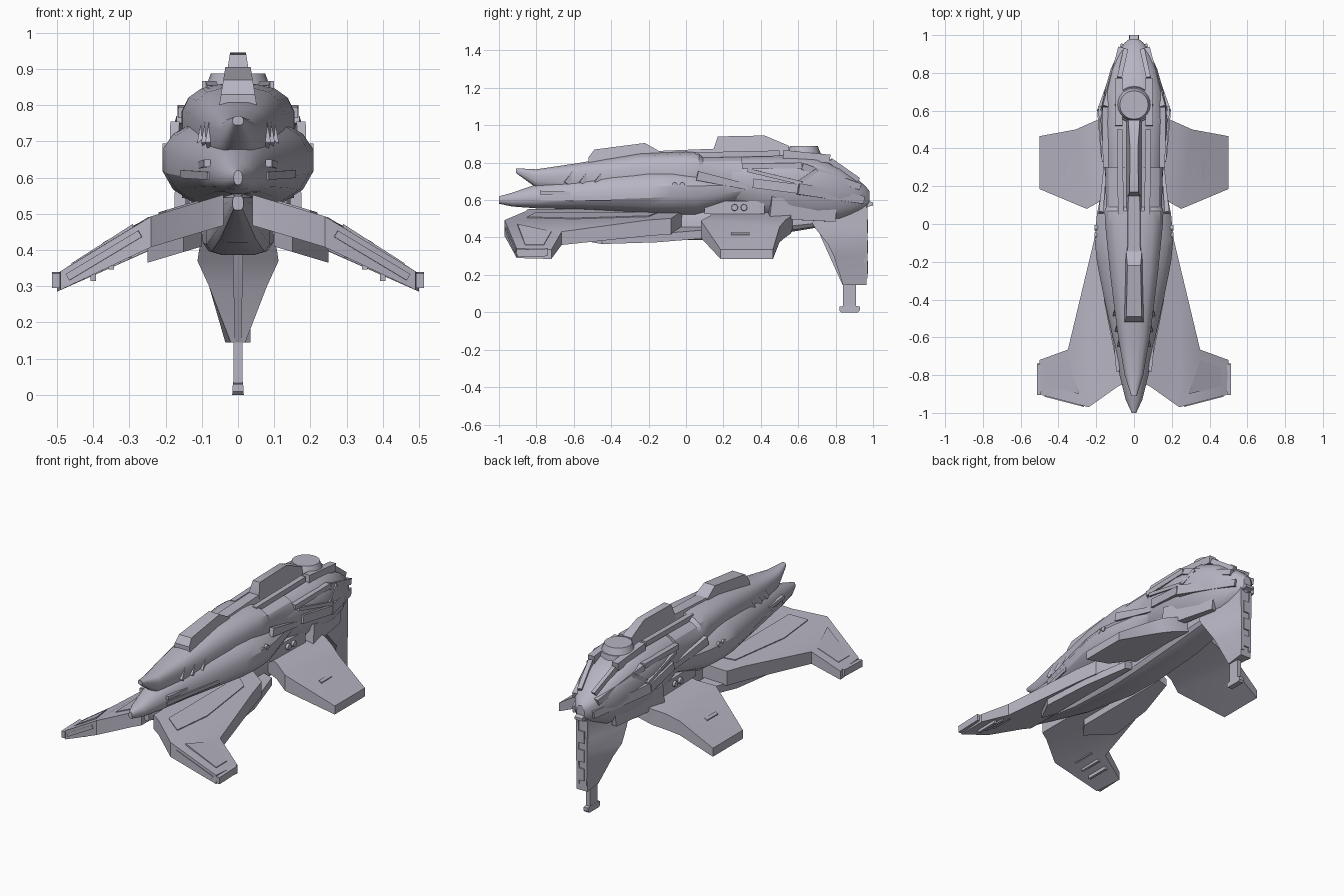
import bpy, bmesh, math
from mathutils import Vector, Matrix

cube = bpy.data.objects.get("Cube")
if cube:
    bpy.data.objects.remove(cube)

hull_grey = bpy.data.materials.new("hull_grey")
hull_grey.use_nodes = True
tone = (0.47, 0.46, 0.54, 1)
hull_grey.diffuse_color = tone
hull_grey.node_tree.nodes["Principled BSDF"].inputs["Base Color"].default_value = tone
parts = []


def finish(name, bm, mirror=False):
    bmesh.ops.recalc_face_normals(bm, faces=bm.faces[:])
    mesh = bpy.data.meshes.new(name)
    bm.to_mesh(mesh)
    bm.free()
    mesh.materials.append(hull_grey)
    obj = bpy.data.objects.new(name, mesh)
    bpy.context.collection.objects.link(obj)
    if mirror:
        obj.modifiers.new("Mirror", "MIRROR").use_mirror_merge = False
    parts.append(obj)


def skin(bm, rings):
    """Bridge closed rings of points and cap both ends."""
    rows = [[bm.verts.new(p) for p in ring] for ring in rings]
    n = len(rows[0])
    for a, b in zip(rows, rows[1:]):
        for i in range(n):
            j = (i + 1) % n
            bm.faces.new((a[i], a[j], b[j], b[i]))
    bm.faces.new(rows[0])
    bm.faces.new(rows[-1][::-1])


def loft(name, sections, power=1.0, sides=16):
    """Hull along y; each section is y, half width, bottom, middle, top."""
    rings = []
    for y, w, low, mid, top in sections:
        ring = []
        for k in range(sides):
            a = math.tau * (k + 0.5) / sides
            c, s = math.cos(a), math.sin(a)
            c = math.copysign(abs(c) ** power, c)
            h = abs(s) ** power
            ring.append((w * c, y, mid + h * (top - mid if s > 0 else low - mid)))
        rings.append(ring)
    bm = bmesh.new()
    skin(bm, rings)
    finish(name, bm)


def beam(name, start, end, width, height, taper=1.0, mirror=True):
    """Box running from start to end, optionally narrowing."""
    a, b = Vector(start), Vector(end)
    along = (b - a).normalized()
    ref = Vector((0, 0, 1)) if abs(along.z) < 0.9 else Vector((0, 1, 0))
    side = along.cross(ref).normalized() * width / 2
    up = side.normalized().cross(along) * height / 2
    corners = (side + up, up - side, -side - up, side - up)
    bm = bmesh.new()
    skin(bm, [[a + c for c in corners], [b + c * taper for c in corners]])
    finish(name, bm, mirror)


def prism(name, outline, low_half, top_half):
    """Side profile in y, z given a width that narrows upward."""
    zs = [z for _, z in outline]
    lo, span = min(zs), max(zs) - min(zs)
    half = lambda z: low_half + (top_half - low_half) * (z - lo) / span
    bm = bmesh.new()
    skin(bm, [[(sign * half(z), y, z) for y, z in outline] for sign in (-1, 1)])
    finish(name, bm)


def wing_top(x):
    return min(0.565 - 0.3 * x, 0.655 - 0.64 * x)


def wing(name, outline, thick, lift=0.0, swell=0.0):
    """Drooping plate that folds at the wing break and swells inboard."""
    bm = bmesh.new()
    bm.faces.new([bm.verts.new((x, y, 0)) for x, y in outline])
    bmesh.ops.bisect_plane(bm, geom=bm.verts[:] + bm.edges[:] + bm.faces[:],
                           plane_co=(0.24, 0, 0), plane_no=(1, 0, 0))
    grown = bmesh.ops.extrude_face_region(bm, geom=bm.faces[:])["geom"]
    for v in grown:
        if isinstance(v, bmesh.types.BMVert):
            v.co.z -= thick + swell * min(0.25, 0.5 - v.co.x)
    for v in bm.verts:
        v.co.z += wing_top(v.co.x) + lift
    finish(name, bm, True)


def disc(name, centre, radius, end_radius, depth, axis, mirror=False):
    turn = Vector((0, 0, 1)).rotation_difference(Vector(axis)).to_matrix().to_4x4()
    bm = bmesh.new()
    bmesh.ops.create_cone(bm, cap_ends=True, segments=20, radius1=radius, radius2=end_radius,
                          depth=depth, matrix=Matrix.Translation(centre) @ turn)
    finish(name, bm, mirror)


# Main fuselage shells
loft("lower_hull", [
    (-1, .012, .58, .6, .62), (-.93, .045, .565, .6, .64), (-.8, .078, .555, .605, .685),
    (-.6, .115, .55, .61, .72), (-.4, .16, .535, .625, .75), (-.2, .2, .515, .64, .77),
    (-.08, .212, .51, .65, .77), (.05, .2, .51, .65, .76), (.2, .17, .55, .66, .74),
    (.34, .14, .6, .67, .7)], .9)
loft("upper_hull", [
    (-.91, .015, .745, .757, .77), (-.8, .05, .665, .72, .765), (-.6, .085, .62, .72, .795),
    (-.45, .105, .6, .72, .82), (-.25, .13, .6, .74, .85), (0, .155, .6, .75, .86),
    (.07, .158, .6, .75, .855), (.09, .15, .6, .75, .835), (.3, .155, .58, .75, .84)], .72)
loft("rear_hull", [
    (.2, .15, .58, .72, .83), (.4, .168, .5, .71, .84), (.55, .18, .48, .71, .84),
    (.7, .16, .47, .7, .835), (.82, .125, .48, .68, .785), (.92, .08, .53, .65, .71),
    (.96, .05, .55, .63, .675), (.98, .025, .57, .61, .65)], .85)
loft("belly", [
    (-.85, .015, .51, .53, .55), (-.45, .06, .42, .48, .56), (-.1, .09, .385, .44, .56),
    (.12, .1, .385, .45, .58), (.45, .1, .41, .48, .6), (.75, .08, .46, .5, .6)], .6, 12)
prism("tail_spike", [(.85, .54), (1, .57), (1, .585), (.85, .66)], .03, .015)

# Dorsal spine and dome
prism("front_spine", [(-.52, .78), (-.52, .83), (-.49, .87), (-.22, .905), (-.14, .86), (-.14, .78)],
      .055, .035)
prism("rear_spine", [(.14, .8), (.15, .88), (.17, .94), (.42, .945), (.55, .89), (.55, .8)], .045, .022)
prism("middle_spine", [(-.16, .8), (-.16, .862), (.16, .875), (.16, .8)], .05, .03)
beam("spine_rail", (.07, .05, .84), (.075, .5, .85), .03, .03)
disc("dome_base", (0, .63, .82), .105, .095, .06, (0, 0, 1))
disc("dome_cap", (0, .63, .868), .09, .075, .04, (0, 0, 1))
beam("dome_shoulder", (.08, .52, .845), (.078, .77, .82), .04, .045)
beam("dome_sweep", (.078, .77, .81), (.045, .92, .705), .025, .03)

# Wings, panels and tip pods
wing("front_wing", [(.04, -.84), (.085, -.86), (.24, -.97), (.49, -.905), (.5, -.72),
                    (.35, -.665), (.21, -.08), (.04, 0)], .05, 0, .14)
wing("rear_wing", [(.08, .14), (.16, .13), (.25, .08), (.5, .185), (.5, .465), (.31, .5),
                   (.175, .56), (.08, .57)], .05, 0, .17)
wing("front_wing_panel", [(.11, -.8), (.2, -.85), (.22, -.6), (.18, -.2), (.11, -.15)], .02, .005)
wing("front_tip_panel", [(.29, -.9), (.46, -.86), (.46, -.76), (.35, -.72)], .01, .003)
wing("rear_tip_strip", [(.36, .24), (.375, .24), (.375, .34), (.36, .34)], .01, .004)
wing("underwing_pod", [(.1, -.55), (.15, -.62), (.25, -.45), (.22, -.16), (.15, .1), (.1, .1)],
     .045, -.08)
beam("tip_pod", (.503, -.905, .315), (.503, -.74, .32), .022, .04)
beam("leading_edge_frame", (.27, -.962, .445), (.47, -.91, .325), .01, .02)
for k in range(3):
    x = .3 + k * .05
    beam("underwing_rib", (x, -.86, wing_top(x) - .075), (x, -.72, wing_top(x) - .075), .015, .02)

# Nose guns, vents and cowl details
beam("nose_gun", (.085, -.78, .64), (.1, -.62, .635), .018, .02)
beam("nose_strake", (.08, -.78, .605), (.155, -.4, .61), .01, .022)
beam("cowl_flap", (.175, .06, .73), (.15, .33, .67), .025, .05, .6)
for k in range(3):
    y = -.64 + k * .08
    beam("nose_vent", (.081 + k * .011, y, .69), (.071 + k * .011, y + .04, .745), .015, .025)
for y in (-.06, -.02):
    disc("cowl_port", (.198, y, .68), .014, .014, .02, (1, 0, 0), True)
for y in (.26, .31):
    disc("engine_port", (.14, y, .56), .02, .016, .03, (1, 0, 0), True)
beam("engine_block", (.1, .1, .56), (.11, .42, .56), .07, .07)

# Rear side armour
beam("armour_rail", (.15, .3, .78), (.152, .62, .785), .03, .03)
beam("armour_sweep", (.152, .62, .78), (.07, .93, .67), .03, .035)
beam("lower_armour", (.16, .36, .69), (.18, .6, .66), .03, .05)
beam("lower_sweep", (.18, .6, .66), (.06, .95, .6), .03, .06, .7)
beam("armour_strut", (.16, .33, .76), (.18, .62, .69), .02, .02)
beam("armour_brace", (.172, .58, .68), (.145, .7, .76), .02, .02)
beam("tail_skirt", (.15, .45, .56), (.09, .8, .52), .05, .12, .6)

# Tail fin with landing post
bm = bmesh.new()
skin(bm, [[(w, front, z), (.035, .965, z), (-.035, .965, z), (-w, front, z)]
          for z, front, w in ((.145, .84, .02), (.3, .79, .08), (.37, .755, .112),
                              (.45, .69, .1), (.52, .65, .08), (.6, .65, .08))])
finish("tail_fin", bm)
beam("fin_keel", (0, .73, .42), (0, .845, .15), .03, .03, .6, False)
beam("fin_edge", (.03, .962, .56), (.025, .962, .18), .016, .016)
for z in (.24, .35, .46):
    beam("fin_hatch", (0, .966, z - .035), (0, .966, z + .035), .035, .014, 1, False)
beam("tail_post", (0, .875, .16), (0, .875, .03), .026, .07, 1, False)
prism("tail_foot", [(.82, .01), (.83, 0), (.92, 0), (.93, .01), (.93, .03), (.9, .035),
                    (.85, .035), (.82, .03)], .016, .014)

# Smooth curved skins, keep hard edges
bpy.ops.object.select_all(action="DESELECT")
for obj in parts:
    obj.select_set(True)
bpy.context.view_layer.objects.active = parts[0]
bpy.ops.object.shade_smooth_by_angle(angle=math.radians(30))
